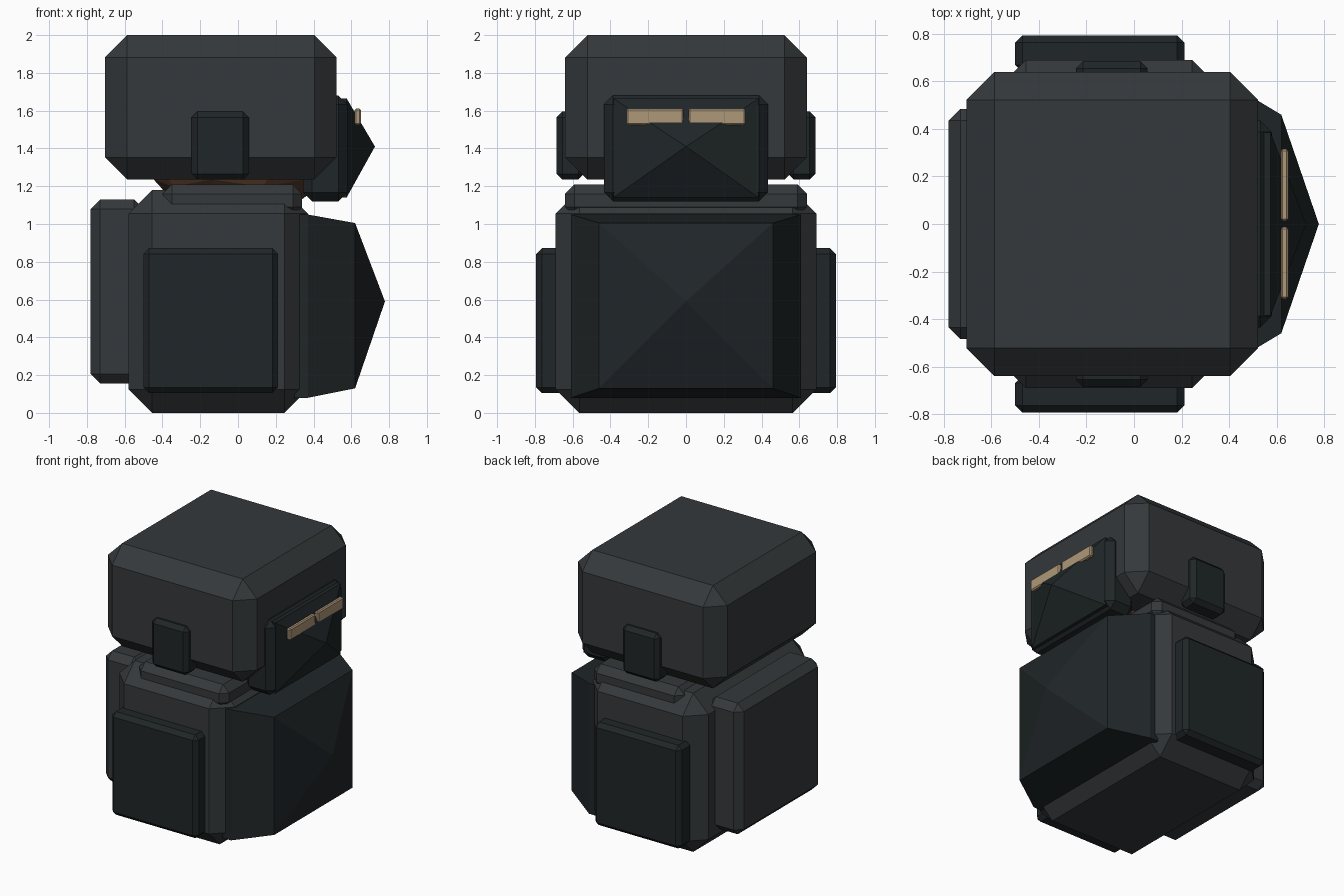
import bpy, bmesh

if "Cube" in bpy.data.objects:
    bpy.data.objects.remove(bpy.data.objects["Cube"])


def material(name, rgb):
    m = bpy.data.materials.new(name)
    m.diffuse_color = (*rgb, 1)
    m.use_nodes = True
    m.node_tree.nodes["Principled BSDF"].inputs["Base Color"].default_value = m.diffuse_color
    return m


GREY = material("dark_grey", (0.035, 0.040, 0.043))
PANEL = material("black_panel", (0.014, 0.019, 0.021))
BROWN = material("brown", (0.085, 0.038, 0.020))
TAN = material("tan", (0.42, 0.31, 0.19))


def finish(name, bm, mat):
    bmesh.ops.recalc_face_normals(bm, faces=bm.faces)
    me = bpy.data.meshes.new(name)
    bm.to_mesh(me)
    bm.free()
    me.materials.append(mat)
    ob = bpy.data.objects.new(name, me)
    bpy.context.collection.objects.link(ob)
    return ob


def block(name, x, y, z, bevel, mat):
    """Chamfered box from (min, max) ranges."""
    bm = bmesh.new()
    bmesh.ops.create_cube(bm, size=1)
    for v in bm.verts:
        for i, (lo, hi) in enumerate((x, y, z)):
            v.co[i] = hi if v.co[i] > 0 else lo
    bmesh.ops.bevel(bm, geom=bm.edges[:], offset=bevel, segments=1,
                    profile=0.5, affect='EDGES')
    return finish(name, bm, mat)


def spike(name, rings, tip, mat):
    """Rectangular rings (x, half width, z low, z high) closing in a point at +x."""
    bm = bmesh.new()
    loops = [[bm.verts.new(p) for p in
              ((x, -h, a), (x, h, a), (x, h, b), (x, -h, b))]
             for x, h, a, b in rings]
    bm.faces.new(loops[0])
    apex = bm.verts.new(tip)
    for i in range(4):
        j = (i + 1) % 4
        for a, b in zip(loops, loops[1:]):
            bm.faces.new((a[i], a[j], b[j], b[i]))
        bm.faces.new((loops[-1][i], loops[-1][j], apex))
    return finish(name, bm, mat)


# Body
block("torso", (-0.58, 0.37), (-0.69, 0.69), (0, 1.18), 0.125, GREY)
block("collar", (-0.40, 0.34), (-0.64, 0.64), (1.04, 1.21), 0.05, GREY)
block("backpack", (-0.78, -0.50), (-0.485, 0.485), (0.155, 1.13), 0.05, GREY)
spike("chest_plate", [(0.30, 0.61, 0.08, 1.05), (0.37, 0.61, 0.08, 1.05),
                      (0.62, 0.46, 0.13, 1.005)], (0.778, 0, 0.59), PANEL)

# Head inside the helmet, showing at the neck
bm = bmesh.new()
bmesh.ops.create_icosphere(bm, subdivisions=2, radius=0.5)
bmesh.ops.translate(bm, verts=bm.verts, vec=(0, 0, 1.46))
finish("head", bm, BROWN)

# Helmet and face mask
block("helmet", (-0.705, 0.522), (-0.64, 0.64), (1.235, 2.0), 0.118, GREY)
block("mask_base", (0.345, 0.58), (-0.435, 0.435), (1.12, 1.68), 0.048, PANEL)
spike("mask_point", [(0.54, 0.385, 1.14, 1.665), (0.575, 0.385, 1.14, 1.665)],
      (0.725, 0, 1.41), PANEL)

# Mirrored side parts
for side, s in (("left", 1), ("right", -1)):
    def span(a, b):
        return tuple(sorted((a * s, b * s)))
    block("side_plate_" + side, (-0.50, 0.212), span(0.64, 0.793),
          (0.105, 0.872), 0.03, PANEL)
    block("ear_cover_" + side, (-0.245, 0.057), span(0.54, 0.685),
          (1.235, 1.595), 0.03, PANEL)
    block("eye_" + side, (0.618, 0.65), span(0.013, 0.315),
          (1.525, 1.612), 0.008, TAN)
